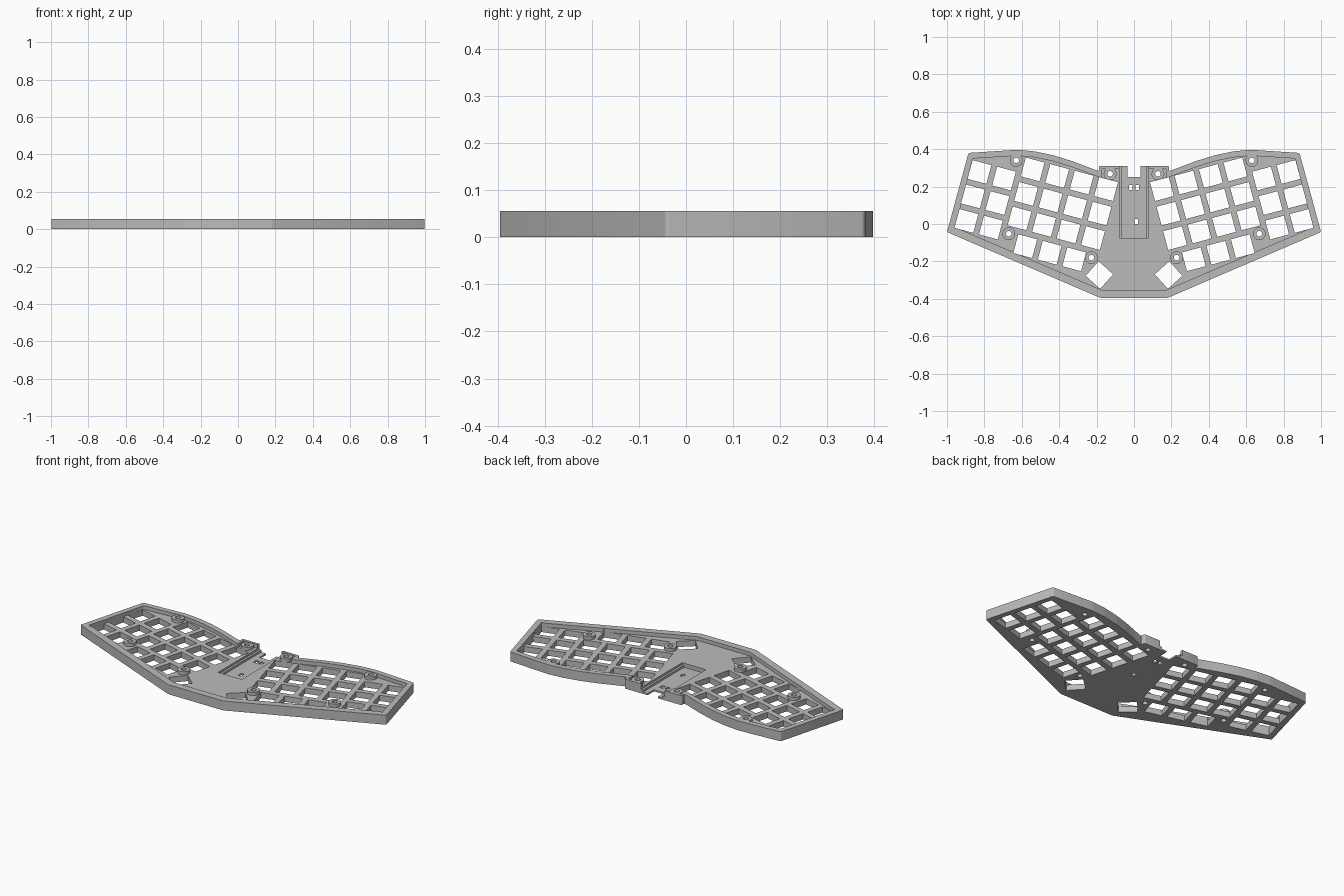
import bpy, bmesh, math
from mathutils import Matrix, Vector

cube = bpy.data.objects.get("Cube")
if cube:
    bpy.data.objects.remove(cube, do_unlink=True)

HEIGHT, FLOOR, PITCH, HOLE = 0.056, 0.034, 0.1355, 0.104

grey = bpy.data.materials.new("matte_grey")
grey.use_nodes = True
grey.diffuse_color = (0.5, 0.5, 0.5, 1)
grey.node_tree.nodes["Principled BSDF"].inputs["Base Color"].default_value = (0.5, 0.5, 0.5, 1)


def finish(name, bm):
    bmesh.ops.recalc_face_normals(bm, faces=bm.faces)
    mesh = bpy.data.meshes.new(name)
    bm.to_mesh(mesh)
    bm.free()
    mesh.materials.append(grey)
    ob = bpy.data.objects.new(name, mesh)
    bpy.context.collection.objects.link(ob)
    return ob


def prism(name, half, z0, z1, rounding):
    """Extrude a half profile mirrored across x = 0."""
    pts = half + [(-x, y) for x, y in reversed(half)]
    bm = bmesh.new()
    face = bm.faces.new([bm.verts.new((x, y, z0)) for x, y in pts])
    bmesh.ops.bevel(bm, geom=face.verts[:], offset=rounding, segments=3,
                    affect='VERTICES', profile=0.5)
    top = bmesh.ops.extrude_face_region(bm, geom=bm.faces[:])
    bmesh.ops.translate(bm, vec=(0, 0, z1 - z0),
                        verts=[g for g in top["geom"] if isinstance(g, bmesh.types.BMVert)])
    return finish(name, bm)


def add_box(bm, x, y, sx, sy, z0, z1, angle=0):
    m = (Matrix.Translation((x, y, (z0 + z1) / 2)) @ Matrix.Rotation(angle, 4, 'Z')
         @ Matrix.Diagonal((sx, sy, z1 - z0, 1)))
    bmesh.ops.create_cube(bm, size=1, matrix=m)


def add_cylinder(bm, x, y, r, z0, z1):
    bmesh.ops.create_cone(bm, cap_ends=True, segments=32, radius1=r, radius2=r, depth=z1 - z0,
                          matrix=Matrix.Translation((x, y, (z0 + z1) / 2)))


def boolean(target, tool, operation):
    tool.hide_render = True
    mod = target.modifiers.new(tool.name, 'BOOLEAN')
    mod.operation, mod.object, mod.solver = operation, tool, 'EXACT'
    bpy.context.view_layer.objects.active = target
    bpy.ops.object.modifier_apply(modifier=mod.name)
    bpy.data.objects.remove(tool, do_unlink=True)


# Outer case with a raised rim around a recessed switch floor
outer = [(0.18, -0.395), (1.0, -0.043), (0.885, 0.38), (0.62, 0.397), (0.53, 0.388),
         (0.43, 0.367), (0.33, 0.336), (0.187, 0.282), (0.187, 0.31)]
inner = [(0.172, -0.353), (0.955, -0.018), (0.862, 0.35), (0.62, 0.365), (0.53, 0.356),
         (0.43, 0.335), (0.33, 0.304), (0.172, 0.245), (0.172, 0.295)]
body = prism("keyboard_case", outer, 0, HEIGHT, 0.008)
boolean(body, prism("recess_cutter", inner, FLOOR, 0.1, 0.003), 'DIFFERENCE')

# Screw bosses
screws = [(0.63, 0.34), (0.128, 0.268), (0.67, -0.052), (0.228, -0.18)]
screws += [(-x, y) for x, y in screws]
bm = bmesh.new()
for x, y in screws:
    add_cylinder(bm, x, y, 0.034, 0.01, HEIGHT - 0.003)
boolean(body, finish("screw_bosses", bm), 'UNION')

# Stepped controller channel, open at the back
for name, width, z in (("channel_ledge", 0.155, 0.022), ("channel_bed", 0.13, 0.01)):
    bm = bmesh.new()
    add_box(bm, 0, 0.1375, width, 0.425, z, 0.1)
    boolean(body, finish(name, bm), 'DIFFERENCE')

# Switch openings: six staggered columns, an offset lower row and a thumb key
tilt = math.radians(-15)
across = Vector((math.cos(tilt), math.sin(tilt))) * PITCH
down = Vector((math.sin(tilt), -math.cos(tilt))) * PITCH
start = Vector((-0.826, 0.278))
keys = []
for col in range(6):
    lift = 0.64 if col > 1 else 0
    keys += [(start + across * col + down * (row - lift), tilt) for row in range(3)]
keys += [(start + across * (i + 2.5) + down * 2.36, tilt) for i in range(3)]
keys.append((Vector((-0.185, -0.273)), math.radians(-42)))

bm = bmesh.new()
for p, angle in keys:
    for side in (1, -1):
        add_box(bm, p.x * side, p.y, HOLE, HOLE, -0.05, 0.1, angle * side)

# Screw holes, connector opening and small controller slots
for x, y in screws:
    add_cylinder(bm, x, y, 0.015, -0.05, 0.1)
add_box(bm, 0, 0.29, 0.068, 0.08, -0.05, 0.1)
for x, y in ((-0.017, 0.195), (0.017, 0.195), (0.012, 0.013)):
    add_box(bm, x, y, 0.02, 0.028, -0.05, 0.1)
boolean(body, finish("opening_cutters", bm), 'DIFFERENCE')

# Smooth round parts while keeping hard edges
bpy.ops.object.select_all(action='DESELECT')
body.select_set(True)
bpy.context.view_layer.objects.active = body
bpy.ops.object.shade_smooth_by_angle(angle=math.radians(30))
